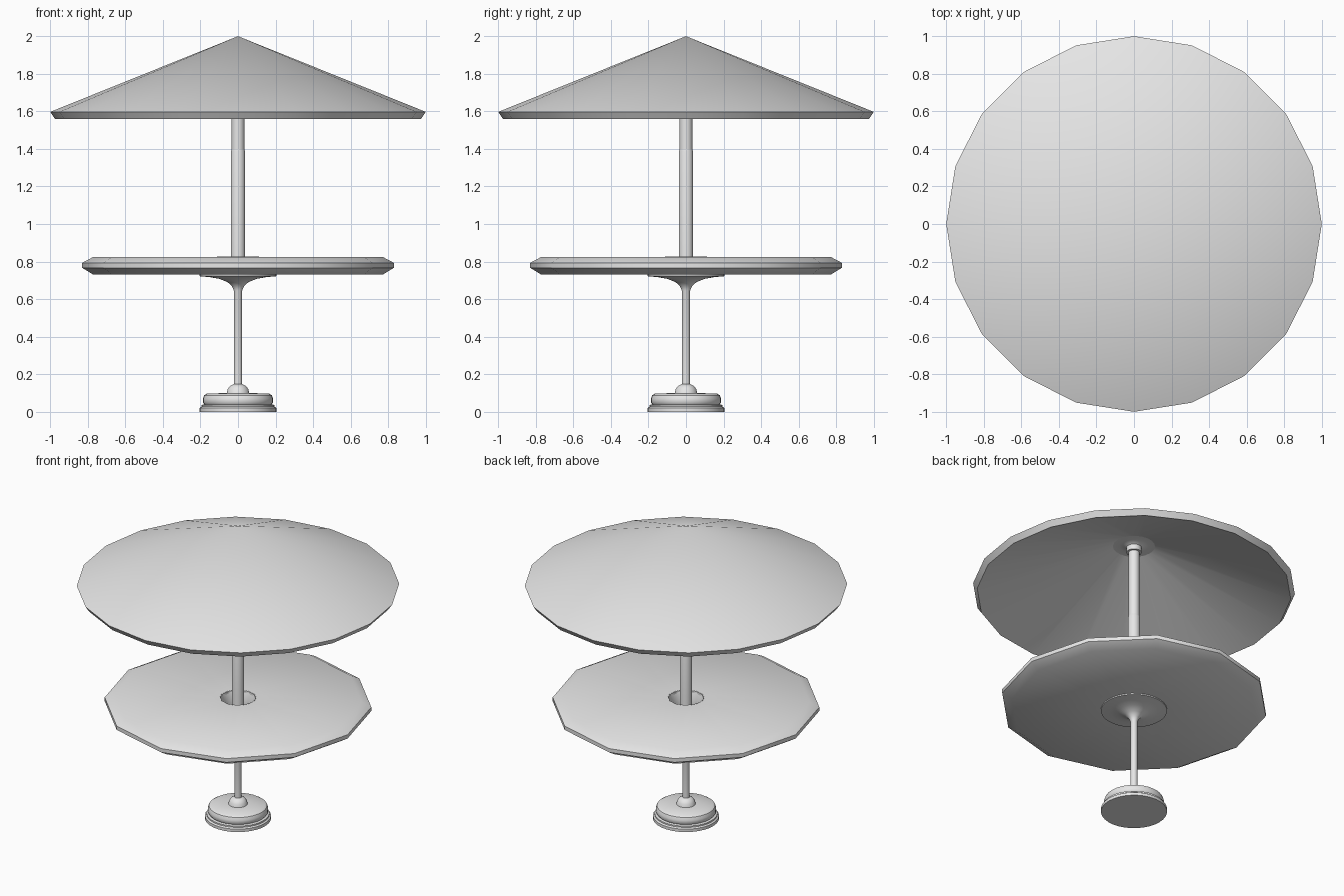
import bpy
import bmesh
from math import cos, sin, pi, radians

cube = bpy.data.objects.get("Cube")
if cube:
    bpy.data.objects.remove(cube, do_unlink=True)

grey = bpy.data.materials.new("plain grey")
grey.use_nodes = True
grey.diffuse_color = (0.8, 0.8, 0.8, 1)
grey.node_tree.nodes["Principled BSDF"].inputs["Base Color"].default_value = grey.diffuse_color


def lathe(name, profile, sides, closed=False):
    """Turn a (radius, height) profile round the z axis."""
    bm = bmesh.new()
    rings = []
    for r, z in profile:
        if r == 0:
            rings.append([bm.verts.new((0, 0, z))] * sides)
        else:
            angles = [2 * pi * i / sides for i in range(sides)]
            rings.append([bm.verts.new((r * cos(a), r * sin(a), z)) for a in angles])
    pairs = list(zip(rings, rings[1:]))
    if closed:
        pairs.append((rings[-1], rings[0]))
    for low, high in pairs:
        for i in range(sides):
            j = (i + 1) % sides
            corners = dict.fromkeys((low[i], low[j], high[j], high[i]))
            bm.faces.new(list(corners))
    bmesh.ops.recalc_face_normals(bm, faces=bm.faces)
    mesh = bpy.data.meshes.new(name)
    bm.to_mesh(mesh)
    bm.free()
    mesh.materials.append(grey)
    obj = bpy.data.objects.new(name, mesh)
    bpy.context.collection.objects.link(obj)
    bpy.ops.object.select_all(action='DESELECT')
    obj.select_set(True)
    bpy.context.view_layer.objects.active = obj
    bpy.ops.object.shade_smooth_by_angle(angle=radians(35))
    return obj


# Stepped round foot with a domed hub
lathe("base", [(0, 0), (0.205, 0), (0.205, 0.02), (0.195, 0.027), (0.195, 0.036),
               (0.18, 0.04), (0.187, 0.05), (0.187, 0.07), (0.18, 0.088),
               (0.165, 0.097), (0.06, 0.1), (0.055, 0.12), (0.043, 0.137),
               (0.022, 0.147), (0, 0.147)], 32)

# Thin stem flaring into the plate under the table
lathe("stem", [(0, 0.13), (0.022, 0.13), (0.022, 0.645), (0.032, 0.668),
               (0.055, 0.69), (0.1, 0.708), (0.15, 0.717), (0.205, 0.722),
               (0.205, 0.735), (0, 0.735)], 32)

# Twelve-sided table top with bevelled rim and centre hole
lathe("table_top", [(0.11, 0.73), (0.77, 0.73), (0.83, 0.767), (0.83, 0.793),
                    (0.77, 0.825), (0.11, 0.825)], 12, closed=True)
lathe("hole_lining", [(0.095, 0.735), (0.112, 0.735), (0.112, 0.826), (0.095, 0.775)],
      32, closed=True)

# Two-piece umbrella pole
lathe("lower_pole", [(0, 0.735), (0.038, 0.735), (0.038, 1.385), (0.034, 1.4), (0, 1.4)], 24)
lathe("upper_pole", [(0, 1.38), (0.034, 1.38), (0.034, 1.95), (0, 1.95)], 24)

# Conical canopy with a turned-in rim and hollow underside
lathe("canopy", [(0, 2), (1, 1.597), (0.975, 1.56), (0.13, 1.9), (0, 1.952)], 20)

# Flared collar joining pole and canopy
lathe("canopy_collar", [(0, 1.855), (0.047, 1.855), (0.047, 1.89), (0.06, 1.897),
                        (0.09, 1.902), (0.14, 1.899), (0, 1.955)], 24)
